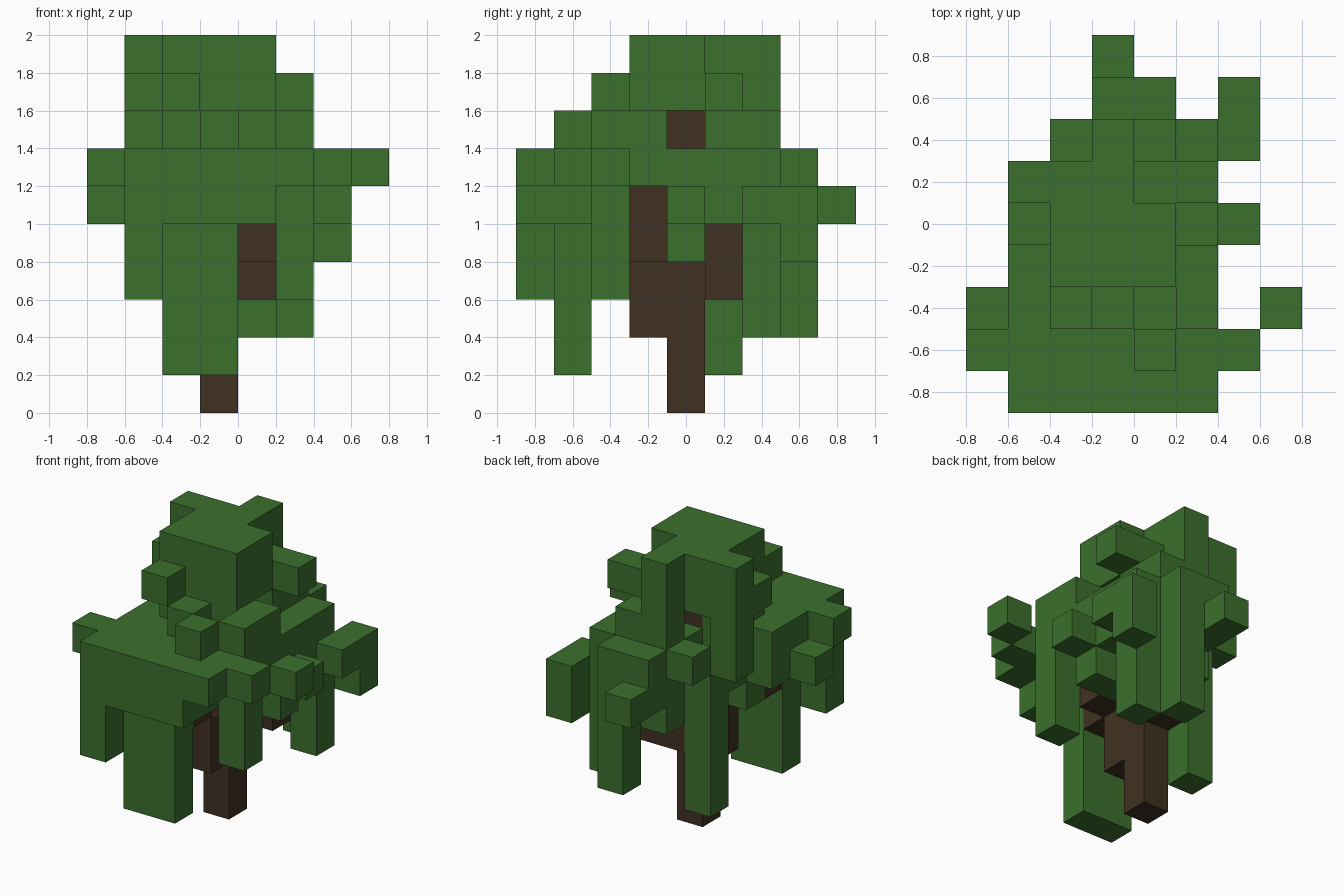
import bpy
import bmesh
from mathutils import Vector

CELL = 0.2
ORIGIN = Vector((-0.8, -0.9, 0.0))

cube = bpy.data.objects.get("Cube")
if cube:
    bpy.data.objects.remove(cube, do_unlink=True)


def make_material(name, color):
    mat = bpy.data.materials.new(name)
    mat.use_nodes = True
    mat.diffuse_color = color
    shader = next(n for n in mat.node_tree.nodes if n.type == 'BSDF_PRINCIPLED')
    shader.inputs["Base Color"].default_value = color
    shader.inputs["Roughness"].default_value = 0.9
    return mat


leaf = make_material("leaf_green", (0.044, 0.162, 0.026, 1))
bark = make_material("bark_brown", (0.051, 0.031, 0.016, 1))

parts = {}      # part name -> (material, set of cells)
taken = set()   # every filled cell of the tree


def span(value):
    first, last = value if isinstance(value, tuple) else (value, value)
    return range(first, last + 1)


def block(part, mat, x, y, z):
    """Fill an inclusive range of grid cells; earlier parts keep their cells."""
    cells = parts.setdefault(part, (mat, set()))[1]
    new = {(i, j, k) for i in span(x) for j in span(y) for k in span(z)} - taken
    cells |= new
    taken.update(new)


# Trunk
block("trunk", bark, x=3, y=4, z=(0, 7))

# Branches: front fork and rear fork
block("front_branch", bark, x=3, y=3, z=(2, 5))
block("front_branch", bark, x=4, y=3, z=(4, 5))
block("front_branch", bark, x=(2, 3), y=2, z=4)
block("rear_branch", bark, x=(3, 4), y=5, z=(3, 4))

# Crown at the top
block("crown", leaf, x=(2, 4), y=3, z=(7, 9))
block("crown", leaf, x=(2, 4), y=4, z=(8, 9))
block("crown", leaf, x=2, y=4, z=7)
block("crown", leaf, x=(1, 3), y=5, z=(8, 9))
block("crown", leaf, x=1, y=5, z=(6, 7))
block("crown", leaf, x=3, y=6, z=(4, 9))
block("crown", leaf, x=(4, 5), y=5, z=8)
block("crown", leaf, x=1, y=4, z=8)
block("crown", leaf, x=2, y=2, z=8)

# Wide canopy layer
block("canopy", leaf, x=(1, 5), y=(0, 3), z=6)
block("canopy", leaf, x=(2, 5), y=4, z=6)
block("canopy", leaf, x=(3, 5), y=5, z=6)
block("canopy", leaf, x=(2, 5), y=6, z=6)
block("canopy", leaf, x=(3, 4), y=7, z=(5, 6))

# Tufts lying on the canopy
block("canopy_tufts", leaf, x=3, y=2, z=7)
block("canopy_tufts", leaf, x=4, y=1, z=7)
block("canopy_tufts", leaf, x=5, y=(2, 3), z=7)
block("canopy_tufts", leaf, x=4, y=(5, 6), z=7)

# Underside of the canopy
block("lower_canopy", leaf, x=(1, 4), y=0, z=5)
block("lower_canopy", leaf, x=(2, 4), y=(1, 2), z=5)
block("lower_canopy", leaf, x=1, y=(2, 3), z=5)
block("lower_canopy", leaf, x=2, y=3, z=(4, 5))
block("lower_canopy", leaf, x=2, y=4, z=5)
block("lower_canopy", leaf, x=(4, 5), y=4, z=(4, 5))
block("lower_canopy", leaf, x=(3, 5), y=5, z=5)
block("lower_canopy", leaf, x=4, y=6, z=(4, 5))

# Hanging foliage
block("hanging_leaves", leaf, x=1, y=0, z=(3, 4))
block("hanging_leaves", leaf, x=(2, 3), y=1, z=(1, 4))
block("hanging_leaves", leaf, x=5, y=2, z=(3, 5))
block("hanging_leaves", leaf, x=5, y=6, z=(2, 5))
block("hanging_leaves", leaf, x=4, y=7, z=(2, 4))
block("hanging_leaves", leaf, x=2, y=5, z=(1, 5))

# Loose sprigs around the rim
block("sprigs", leaf, x=0, y=1, z=6)
block("sprigs", leaf, x=0, y=2, z=5)
block("sprigs", leaf, x=6, y=1, z=6)
block("sprigs", leaf, x=7, y=2, z=6)
block("sprigs", leaf, x=6, y=4, z=5)
block("sprigs", leaf, x=6, y=(6, 7), z=5)
block("sprigs", leaf, x=6, y=7, z=4)
block("sprigs", leaf, x=3, y=8, z=5)


def build(name, mat, cells):
    """Make one object from the exposed sides of its cells."""
    bm = bmesh.new()
    for cell in sorted(cells):
        centre = Vector(cell) + Vector((0.5, 0.5, 0.5))
        for axis in range(3):
            for sign in (-1, 1):
                out = [0, 0, 0]
                out[axis] = sign
                if tuple(c + o for c, o in zip(cell, out)) in taken:
                    continue
                n, u, v = Vector(out), Vector((0, 0, 0)), Vector((0, 0, 0))
                u[(axis + 1) % 3] = 1
                v = n.cross(u)
                ring = [n - u - v, n + u - v, n + u + v, n - u + v]
                bm.faces.new([bm.verts.new(ORIGIN + CELL * (centre + r / 2))
                              for r in ring])
    bmesh.ops.remove_doubles(bm, verts=bm.verts, dist=0.001)
    bmesh.ops.dissolve_limit(bm, angle_limit=0.01, verts=bm.verts, edges=bm.edges)
    mesh = bpy.data.meshes.new(name)
    bm.to_mesh(mesh)
    bm.free()
    mesh.materials.append(mat)
    bpy.context.collection.objects.link(bpy.data.objects.new(name, mesh))


for part, (material, filled) in parts.items():
    build(part, material, filled)
